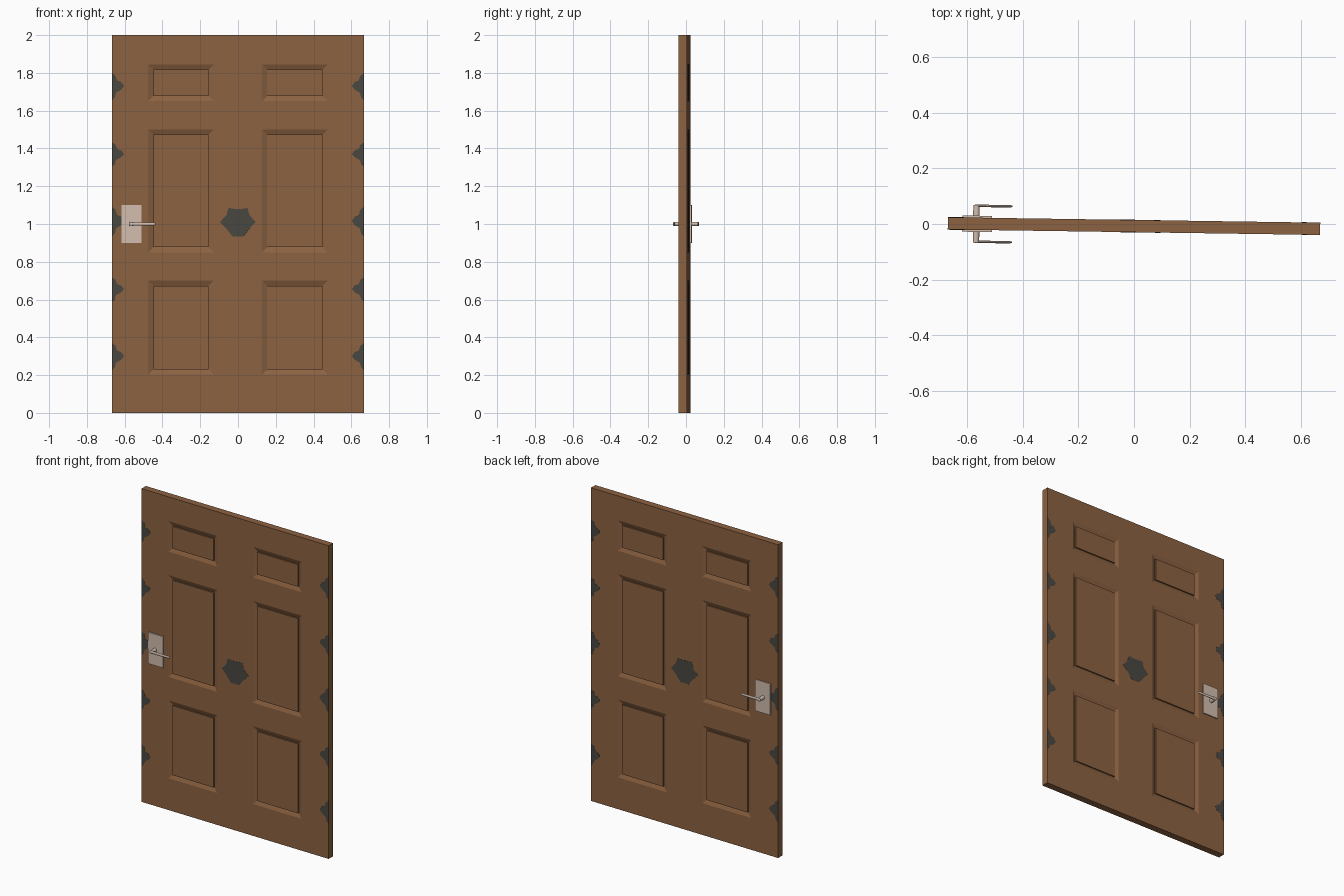
import bpy, bmesh, math
from mathutils import Matrix, Vector

if "Cube" in bpy.data.objects:
    bpy.data.objects.remove(bpy.data.objects["Cube"])

W, H, T = 0.668, 2.0, 0.022          # half width, height, half thickness
TURN, OFFSET = -0.0146, -0.0075      # the door stands very slightly ajar


def material(name, rgb):
    m = bpy.data.materials.new(name)
    m.diffuse_color = (*rgb, 1)
    m.use_nodes = True
    m.node_tree.nodes["Principled BSDF"].inputs["Base Color"].default_value = m.diffuse_color
    return m


WOOD = material("brown wood", (0.262, 0.122, 0.053))
DARK = material("dark grey", (0.066, 0.062, 0.053))
METAL = material("pale metal", (0.64, 0.51, 0.42))


def finish(bm, name, mat, smooth=False):
    bmesh.ops.recalc_face_normals(bm, faces=bm.faces)
    me = bpy.data.meshes.new(name)
    bm.to_mesh(me)
    bm.free()
    me.materials.append(mat)
    ob = bpy.data.objects.new(name, me)
    ob.location.y = OFFSET
    ob.rotation_euler.z = TURN
    bpy.context.collection.objects.link(ob)
    if smooth:
        bpy.ops.object.select_all(action='DESELECT')
        ob.select_set(True)
        bpy.context.view_layer.objects.active = ob
        bpy.ops.object.shade_smooth_by_angle(angle=math.radians(40))
    return ob


# Door leaf: grid on both faces, panel cells sunk with a sloped moulding
xs = [-W, -0.475, -0.128, 0.128, 0.475, W]
zs = [0, 0.203, 0.70, 0.85, 1.50, 1.65, 1.845, H]
SINK, RAISE, BAND = 0.011, 0.002, 0.027
bm = bmesh.new()


def ring(x0, x1, z0, z1, inset, y):
    return [bm.verts.new((x, y, z)) for x, z in
            ((x0 + inset, z0 + inset), (x1 - inset, z0 + inset),
             (x1 - inset, z1 - inset), (x0 + inset, z1 - inset))]


def bridge(a, b):
    for k in range(4):
        n = (k + 1) % 4
        bm.faces.new((a[k], a[n], b[n], b[k]))


for s in (-1, 1):
    for i in range(len(xs) - 1):
        for j in range(len(zs) - 1):
            cell = (xs[i], xs[i + 1], zs[j], zs[j + 1])
            outer = ring(*cell, 0, s * T)
            if i in (1, 3) and j in (1, 3, 5):
                low = ring(*cell, BAND, s * (T - SINK))
                top = ring(*cell, BAND, s * (T - RAISE))
                bridge(outer, low)
                bridge(low, top)
                bm.faces.new(top)
            else:
                bm.faces.new(outer)
bmesh.ops.remove_doubles(bm, verts=bm.verts, dist=1e-5)
rim = [e for e in bm.edges if e.is_boundary]
bmesh.ops.bridge_loops(bm, edges=rim)
finish(bm, "door_leaf", WOOD)


# Dark patches: thin plates on both faces
def patch(name, outline, s):
    bm = bmesh.new()
    f = bm.faces.new([bm.verts.new((x, s * (T - 0.0005), z)) for x, z in outline])
    r = bmesh.ops.extrude_face_region(bm, geom=[f])
    moved = [v for v in r["geom"] if isinstance(v, bmesh.types.BMVert)]
    bmesh.ops.translate(bm, verts=moved, vec=(0, s * 0.0013, 0))
    finish(bm, name, DARK)


edge = [(0, .07), (.02, .055), (.028, .03), (.05, .022), (.065, 0),
        (.048, -.02), (.022, -.035), (.016, -.06), (0, -.075)]
centre = [(-.095, .005), (-.062, .04), (-.05, .08), (-.02, .075), (.02, .075),
          (.05, .08), (.062, .04), (.095, .005), (.06, -.03), (.03, -.07),
          (-.03, -.07), (-.06, -.03)]
for s, face in ((-1, "front"), (1, "back")):
    patch(f"{face}_centre_patch", [(x, 1.005 + z) for x, z in centre], s)
    for n, (z0, k) in enumerate(((0.30, 1), (0.655, .9), (1.015, 1.1), (1.37, .9), (1.73, 1))):
        for side in (-1, 1):
            patch(f"{face}_edge_patch_{n}",
                  [(side * (W - x), z0 + z * k) for x, z in edge], s)


# Handle sets: plate, neck and flattened lever on each face
def rod(bm, a, b, r1, r2, squash=1):
    a, b = Vector(a), Vector(b)
    d = b - a
    rot = d.to_track_quat('Z', 'Y').to_matrix().to_4x4()
    m = Matrix.Translation((a + b) / 2) @ Matrix.Diagonal((1, squash, 1, 1)) @ rot
    bmesh.ops.create_cone(bm, cap_ends=True, segments=20, radius1=r1, radius2=r2,
                          depth=d.length, matrix=m)


for s, face in ((-1, "front"), (1, "back")):
    bm = bmesh.new()
    bmesh.ops.create_cube(bm, size=1, matrix=Matrix.Translation((-0.563, s * (T + 0.003), 1.0))
                          @ Matrix.Diagonal((0.107, 0.008, 0.2, 1)))
    finish(bm, f"{face}_handle_plate", METAL)
    bm = bmesh.new()
    rod(bm, (-0.566, s * T, 1.0), (-0.566, s * 0.068, 1.0), 0.012, 0.011)
    finish(bm, f"{face}_handle_neck", METAL, True)
    bm = bmesh.new()
    rod(bm, (-0.572, s * 0.0645, 1.0), (-0.443, s * 0.0645, 1.0), 0.0095, 0.008, 0.5)
    rod(bm, (-0.443, s * 0.0645, 1.0), (-0.437, s * 0.0645, 1.0), 0.008, 0.004, 0.5)
    finish(bm, f"{face}_handle_lever", METAL, True)
